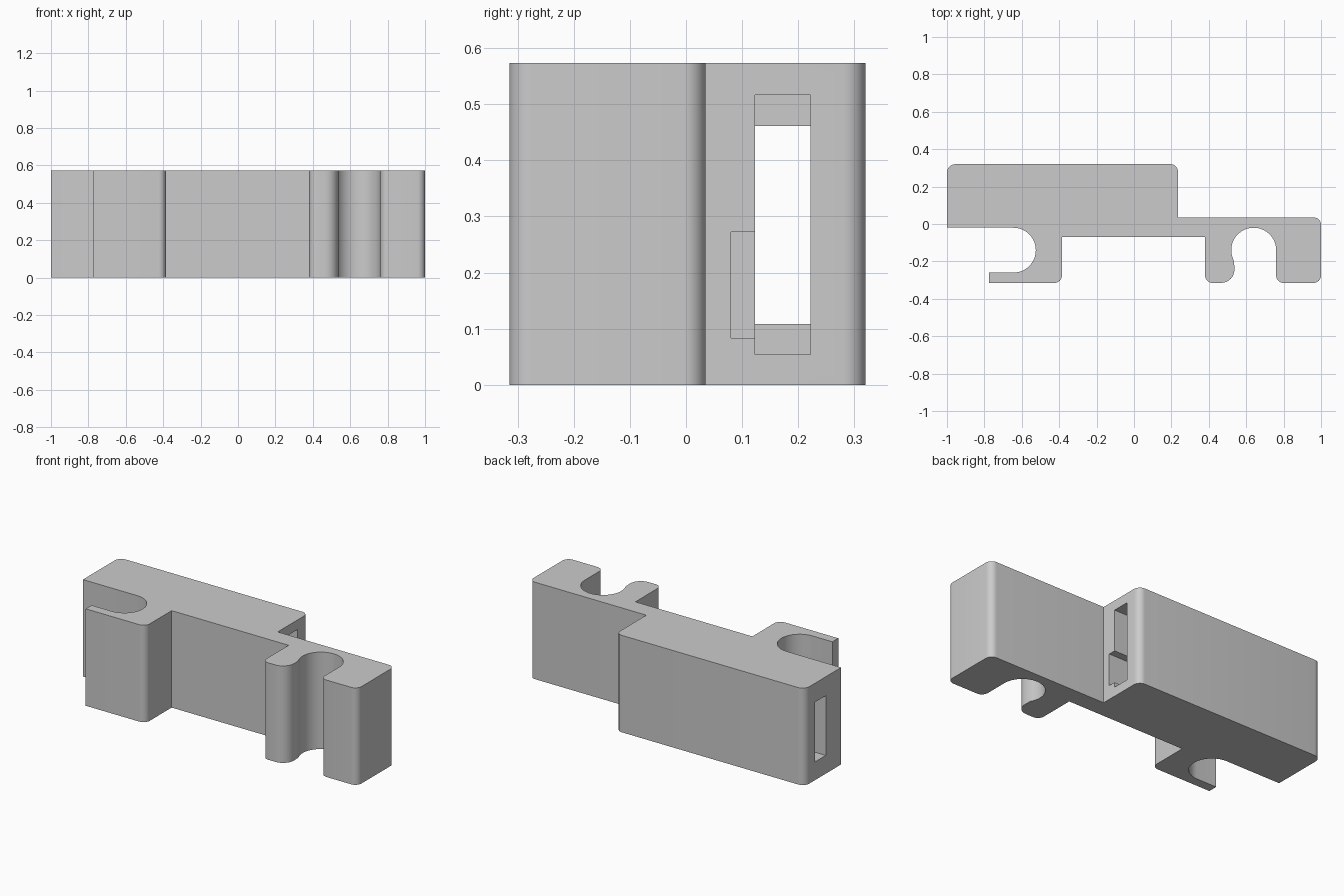
import bpy, bmesh, math
from mathutils import Vector

HEIGHT = 0.573

if "Cube" in bpy.data.objects:
    bpy.data.objects.remove(bpy.data.objects["Cube"])

grey = bpy.data.materials.new("light grey plastic")
grey.use_nodes = True
grey.diffuse_color = (0.6, 0.6, 0.6, 1)
grey.node_tree.nodes["Principled BSDF"].inputs["Base Color"].default_value = (0.6, 0.6, 0.6, 1)


def arc(cx, cy, r, start, end, steps=24):
    """Points on an arc, as sharp profile corners."""
    angles = [math.radians(start + (end - start) * i / steps) for i in range(steps + 1)]
    return [(cx + r * math.cos(a), cy + r * math.sin(a), 0) for a in angles]


def rounded(corners, steps=8):
    """Replace each (x, y, radius) right-angle corner with a fillet."""
    points = []
    for i, (x, y, r) in enumerate(corners):
        p = Vector((x, y))
        if r == 0:
            points.append(p)
            continue
        a = (Vector(corners[i - 1][:2]) - p).normalized()
        b = (Vector(corners[(i + 1) % len(corners)][:2]) - p).normalized()
        for k in range(steps + 1):
            t = math.pi / 2 * k / steps
            points.append(p + r * (a * (1 - math.sin(t)) + b * (1 - math.cos(t))))
    return points


def prism(name, points, z0, z1):
    """Extrude a flat outline upwards."""
    bm = bmesh.new()
    face = bm.faces.new([bm.verts.new((x, y, z0)) for x, y in points])
    top = bmesh.ops.extrude_face_region(bm, geom=[face])["geom"]
    bmesh.ops.translate(bm, vec=(0, 0, z1 - z0),
                        verts=[v for v in top if isinstance(v, bmesh.types.BMVert)])
    bmesh.ops.recalc_face_normals(bm, faces=bm.faces)
    mesh = bpy.data.meshes.new(name)
    bm.to_mesh(mesh)
    bm.free()
    mesh.materials.append(grey)
    obj = bpy.data.objects.new(name, mesh)
    bpy.context.collection.objects.link(obj)
    return obj


# Outline of the clip: thick housing, hooked arm, bridge and round socket
outline = [(-1, 0.32, 0.045), (-1, -0.02, 0)]
outline += arc(-0.645, -0.14, 0.12, 90, -90)
outline += [(-0.775, -0.26, 0), (-0.775, -0.315, 0), (-0.385, -0.315, 0.04),
            (-0.385, -0.07, 0), (0.38, -0.07, 0), (0.38, -0.315, 0.04),
            (0.54, -0.315, 0.075)]
outline += arc(0.64, -0.14, 0.12, 209, 0, 32)
outline += [(0.76, -0.315, 0.04), (1, -0.315, 0.04), (1, 0.035, 0.04),
            (0.235, 0.035, 0), (0.235, 0.32, 0.04)]
body = prism("clip_body", rounded(outline), 0, HEIGHT)

# Slot through the housing, wider pocket from one end, and its side notch
cuts = [("through_slot", -1.1, 0.123, 0.222, 0.108, 0.461),
        ("wide_pocket", -0.8, 0.123, 0.222, 0.054, 0.516),
        ("side_notch", -0.4, 0.08, 0.17, 0.083, 0.272)]
for name, x0, y0, y1, z0, z1 in cuts:
    cutter = prism(name, [(x0, y0), (0.4, y0), (0.4, y1), (x0, y1)], z0, z1)
    cutter.hide_render = True
    bpy.context.view_layer.objects.active = body
    cut = body.modifiers.new(name, "BOOLEAN")
    cut.operation = "DIFFERENCE"
    cut.solver = "EXACT"
    cut.object = cutter
    bpy.ops.object.modifier_apply(modifier=cut.name)
    bpy.data.objects.remove(cutter)

# Smooth fillets, sharp edges elsewhere
bpy.ops.object.select_all(action="DESELECT")
body.select_set(True)
bpy.context.view_layer.objects.active = body
bpy.ops.object.shade_smooth_by_angle(angle=math.radians(30))
